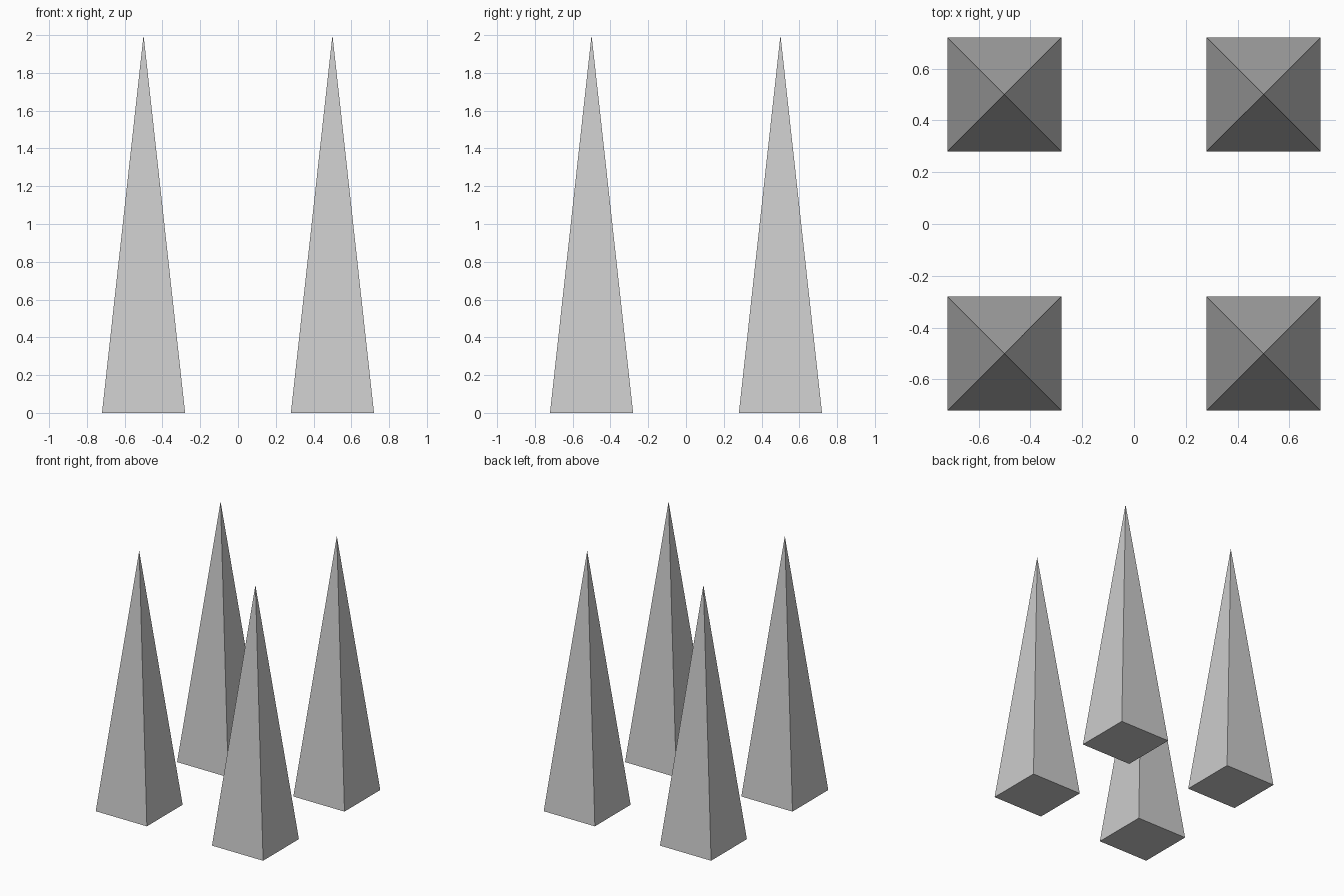
import bpy
from math import radians, sqrt

if "Cube" in bpy.data.objects:
    bpy.data.objects.remove(bpy.data.objects["Cube"])

HALF_BASE = 0.22
HEIGHT = 2.0
OFFSET = 0.5


def spire(name, x, y):
    # Four-sided cone turned 45 degrees so its base sits square to the axes
    bpy.ops.mesh.primitive_cone_add(
        vertices=4, radius1=HALF_BASE * sqrt(2), radius2=0, depth=HEIGHT,
        end_fill_type='NGON', location=(x, y, HEIGHT / 2),
        rotation=(0, 0, radians(45)))
    obj = bpy.context.object
    obj.name = name
    bpy.ops.object.transform_apply(location=False, rotation=True, scale=False)
    return obj


# Four identical spires at the corners of a square
for side_y, sy in (("front", -1), ("back", 1)):
    for side_x, sx in (("left", -1), ("right", 1)):
        spire(f"{side_y}_{side_x}_spire", sx * OFFSET, sy * OFFSET)
